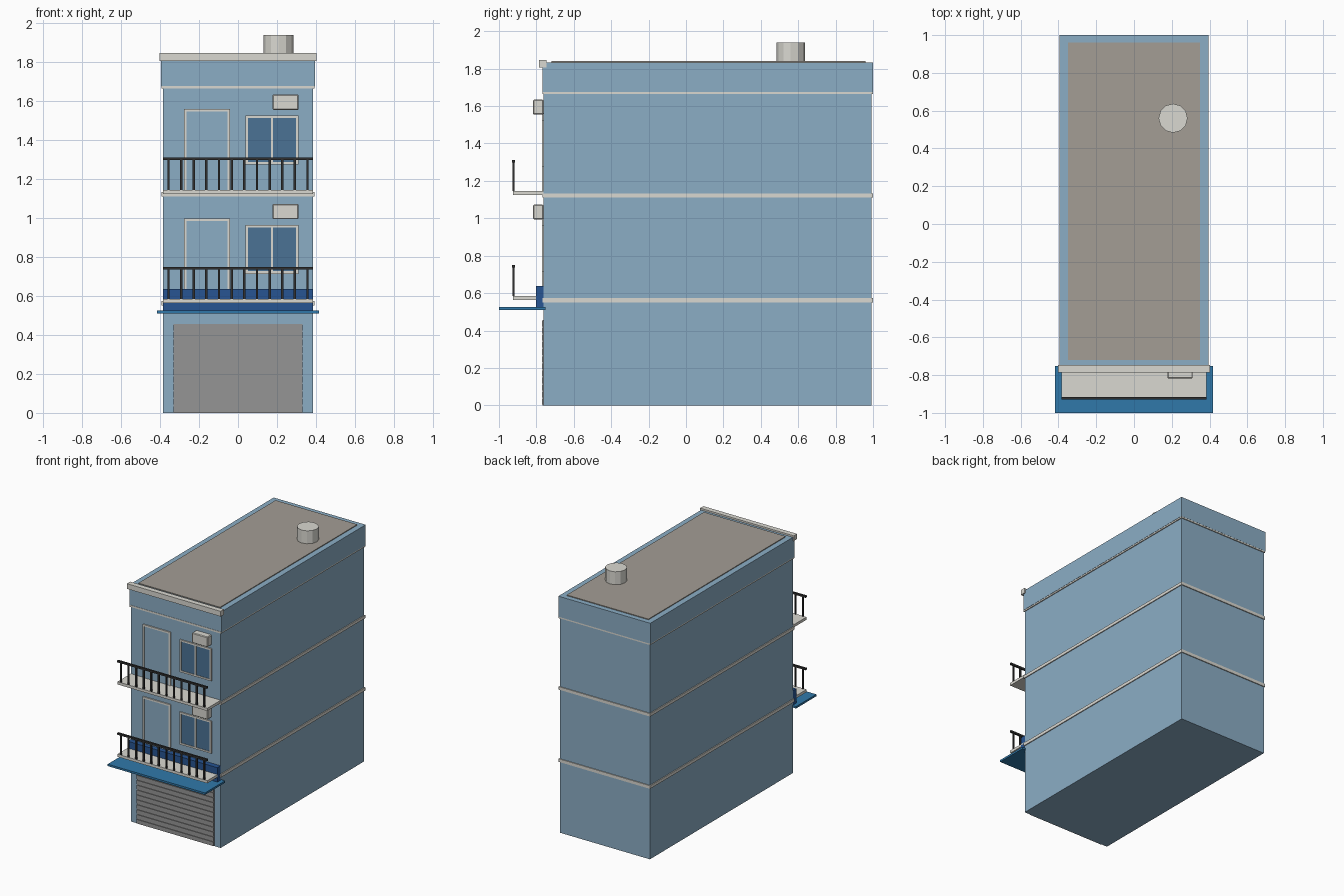
import bpy

if "Cube" in bpy.data.objects:
    bpy.data.objects.remove(bpy.data.objects["Cube"])

def material(name, rgb):
    m = bpy.data.materials.new(name)
    m.diffuse_color = (*rgb, 1)
    m.use_nodes = True
    m.node_tree.nodes["Principled BSDF"].inputs["Base Color"].default_value = m.diffuse_color
    return m

WALL = material("wall_blue", (0.26, 0.42, 0.56))
TRIM = material("trim_cream", (0.70, 0.69, 0.64))
GLASS = material("glass_blue", (0.07, 0.17, 0.30))
SIGN = material("sign_blue", (0.02, 0.09, 0.29))
AWNING = material("awning_blue", (0.03, 0.19, 0.40))
ROOF = material("roof_tan", (0.37, 0.34, 0.30))
METAL = material("dark_metal", (0.03, 0.03, 0.03))
STEEL = material("shutter_grey", (0.30, 0.30, 0.30))

def finish(name, boxes, mat, bevel=0):
    """One object out of boxes given as (x0, x1, y0, y1, z0, z1)."""
    verts, faces = [], []
    for x0, x1, y0, y1, z0, z1 in boxes:
        b = len(verts)
        verts += [(x, y, z) for z in (z0, z1)
                  for x, y in ((x0, y0), (x1, y0), (x1, y1), (x0, y1))]
        faces += [(b + 3, b + 2, b + 1, b), (b + 4, b + 5, b + 6, b + 7)]
        faces += [(b + i, b + (i + 1) % 4, b + 4 + (i + 1) % 4, b + 4 + i) for i in range(4)]
    me = bpy.data.meshes.new(name)
    me.from_pydata(verts, [], faces)
    me.materials.append(mat)
    ob = bpy.data.objects.new(name, me)
    bpy.context.collection.objects.link(ob)
    if bevel:
        mod = ob.modifiers.new("bevel", "BEVEL")
        mod.width, mod.segments = bevel, 1
    return ob

def frame(x0, x1, z0, z1, w, sill=True):
    """Boxes of a rectangular frame standing on the front wall."""
    y0, y1 = FRONT - 0.009, FRONT
    parts = [(x0, x0 + w, y0, y1, z0, z1), (x1 - w, x1, y0, y1, z0, z1),
             (x0 + w, x1 - w, y0, y1, z1 - w, z1)]
    if sill:
        parts.append((x0 + w, x1 - w, y0, y1, z0, z0 + w))
    return parts

FRONT = -0.762

# Main block, parapet and roof
finish("building_walls", [(-0.385, 0.385, FRONT, 0.992, 0, 1.67)], WALL)
finish("parapet", [(-0.394, 0.394, -0.766, 1.0, 1.675, 1.834)], WALL)
finish("roof_slab", [(-0.35, 0.35, -0.72, 0.96, 1.82, 1.84)], ROOF)
finish("front_cornice", [(-0.402, 0.402, -0.786, -0.746, 1.807, 1.847)], TRIM)
for i, (z0, z1) in enumerate(((0.55, 0.574), (1.11, 1.133), (1.664, 1.678))):
    finish(f"floor_band_{i + 1}", [(-0.392, 0.392, -0.768, 0.999, z0, z1)], TRIM)

# Rooftop water tank
bpy.ops.mesh.primitive_cylinder_add(vertices=12, radius=0.077, depth=0.102,
                                    location=(0.207, 0.56, 1.889))
tank = bpy.context.object
tank.name = "water_tank"
tank.data.materials.append(TRIM)

# Shop front: shutter, sign board, awning
pitch = 0.456 / 12
finish("shutter_panel", [(-0.33, 0.33, FRONT - 0.004, FRONT, 0, 0.456)], STEEL)
finish("shutter_slats", [(-0.33, 0.33, FRONT - 0.009, FRONT - 0.003,
                          i * pitch + 0.004, (i + 1) * pitch - 0.004)
                         for i in range(12)], STEEL)
finish("sign_board", [(-0.385, 0.385, -0.802, FRONT, 0.522, 0.637)], SIGN)
finish("awning", [(-0.417, 0.417, -1.0, -0.752, 0.511, 0.526)], AWNING)

# Upper floors: same fittings repeated, f is the balcony floor level
for n, f in ((1, 0.584), (2, 1.145)):
    finish(f"balcony_slab_{n}", [(-0.385, 0.385, -0.926, FRONT, f - 0.021, f)], TRIM)
    bars = [(x - 0.006, x + 0.006, -0.928, -0.917, f, f + 0.153)
            for x in (-0.357 + 0.0649 * i for i in range(12))]
    finish(f"balcony_bars_{n}", bars, METAL)
    finish(f"balcony_handrail_{n}",
           [(-0.385, 0.385, -0.93, -0.915, f + 0.152, f + 0.166)], METAL)
    finish(f"door_frame_{n}", frame(-0.278, -0.04, f, f + 0.415, 0.014, False), TRIM)
    finish(f"door_leaf_{n}", [(-0.264, -0.054, FRONT - 0.004, FRONT, f, f + 0.401)], WALL)
    z0, z1 = f + 0.13, f + 0.381
    finish(f"window_glass_{n}", [(0.05, 0.297, FRONT - 0.005, FRONT, z0 + 0.012, z1 - 0.012)], GLASS)
    mullion = (0.169, 0.18, FRONT - 0.009, FRONT, z0 + 0.013, z1 - 0.013)
    finish(f"window_frame_{n}", frame(0.038, 0.31, z0, z1, 0.013) + [mullion], TRIM)
    finish(f"air_conditioner_{n}", [(0.177, 0.311, -0.818, FRONT, f + 0.41, f + 0.489)],
           TRIM, 0.005)
